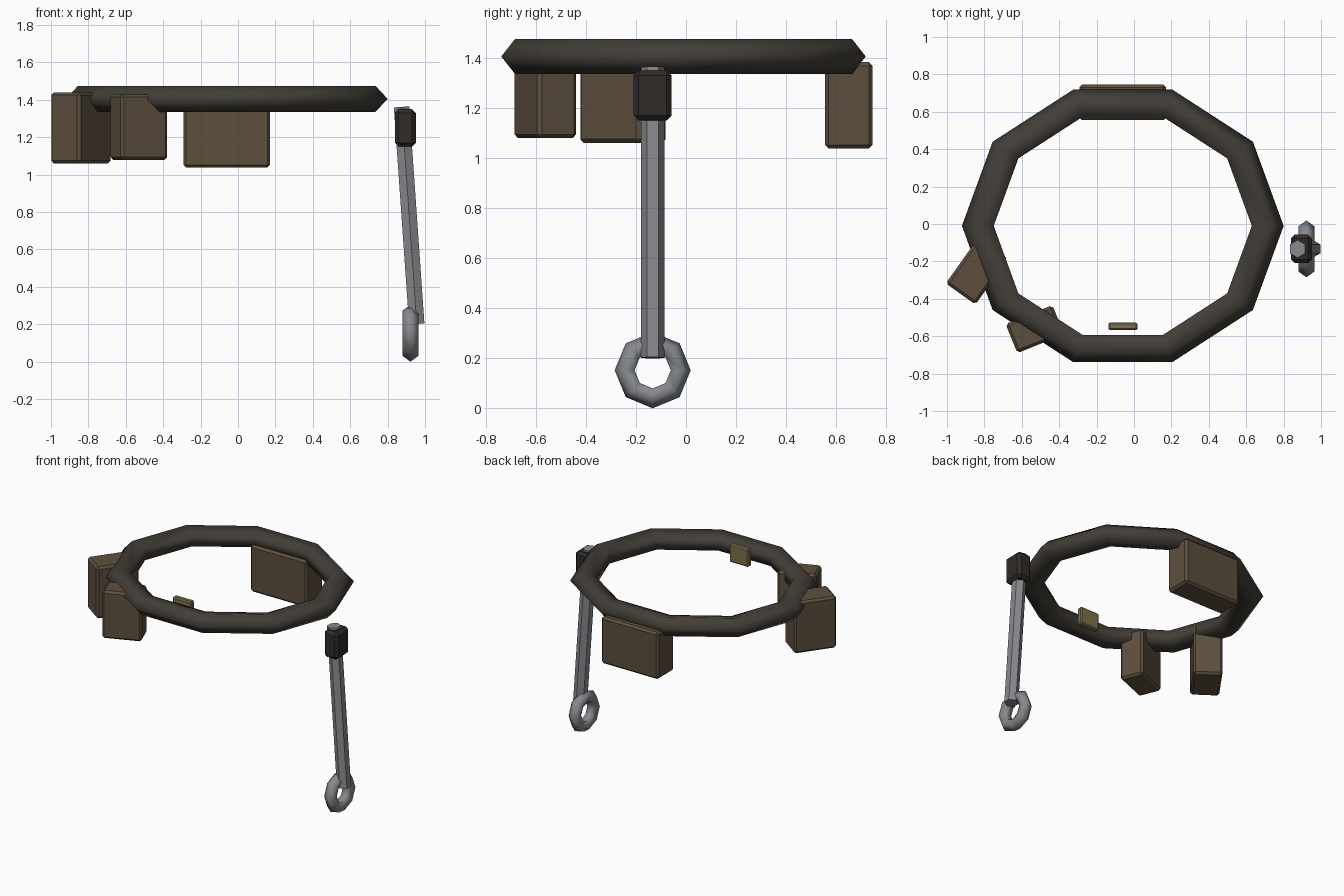
import bpy
from math import radians

if "Cube" in bpy.data.objects:
    bpy.data.objects.remove(bpy.data.objects["Cube"])


def material(name, rgb):
    m = bpy.data.materials.new(name)
    m.diffuse_color = (*rgb, 1)
    m.use_nodes = True
    m.node_tree.nodes["Principled BSDF"].inputs["Base Color"].default_value = m.diffuse_color
    return m


BELT = material("belt_leather", (0.055, 0.047, 0.038))
POUCH = material("pouch_leather", (0.11, 0.078, 0.048))
GRIP = material("grip_dark", (0.03, 0.024, 0.022))
BRASS = material("brass", (0.2, 0.16, 0.07))
STEEL = material("steel", (0.24, 0.25, 0.265))


def finish(name, mat):
    ob = bpy.context.object
    ob.name = name
    ob.data.materials.append(mat)
    return ob


def box(name, loc, size, angle, bevel, mat):
    bpy.ops.mesh.primitive_cube_add(size=1, location=loc)
    ob = finish(name, mat)
    ob.scale = size
    bpy.ops.object.transform_apply(location=False, rotation=False, scale=True)
    ob.rotation_euler.z = radians(angle)
    mod = ob.modifiers.new("bevel", 'BEVEL')
    mod.width = bevel
    mod.segments = 1
    return ob


def ring(name, loc, major, minor, sides, scale, rot, mat):
    bpy.ops.mesh.primitive_torus_add(location=loc, rotation=rot, major_radius=major,
                                     minor_radius=minor, major_segments=sides, minor_segments=5)
    ob = finish(name, mat)
    ob.scale = scale
    bpy.ops.object.shade_smooth()
    return ob


# Belt loop and buckle
ring("belt", (-0.06, -0.01, 1.405), 0.766, 0.094, 10, (1, 0.89, 0.783), (0, 0, 0), BELT)
box("buckle", (-0.06, -0.547, 1.405), (0.155, 0.042, 0.13), 0, 0.008, BRASS)

# Pouches: centre, size, turn
pouches = {
    "back_pouch": ((-0.06, 0.65, 1.21), (0.464, 0.19, 0.345), 0),
    "side_pouch": ((-0.84, -0.252, 1.25), (0.30, 0.195, 0.38), 54.5),
    "front_pouch": ((-0.53, -0.562, 1.254), (0.27, 0.168, 0.35), 22),
}
for name, (loc, size, angle) in pouches.items():
    box(name, loc, size, angle, 0.015, POUCH)

# Hanging rod with grip and end ring
bpy.ops.mesh.primitive_cylinder_add(vertices=6, radius=0.0475, depth=1.163,
                                    location=(0.915, -0.133, 0.782),
                                    rotation=(0, radians(-4), 0))
finish("rod", STEEL)
box("grip", (0.895, -0.133, 1.25), (0.112, 0.152, 0.2), 0, 0.02, GRIP)
ring("end_ring", (0.922, -0.133, 0.152), 0.108, 0.044, 8, (1, 1, 1), (0, radians(90), 0), STEEL)
